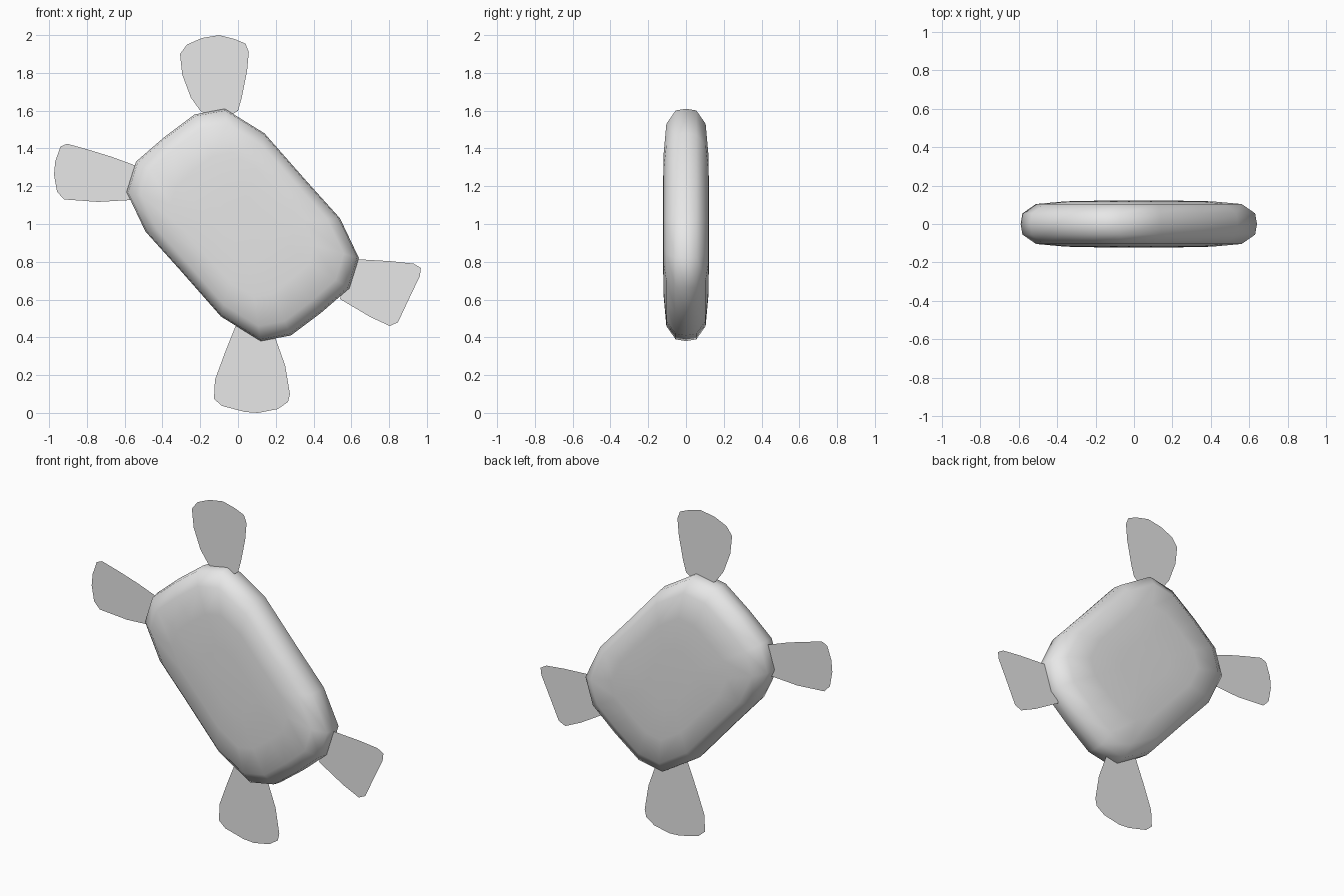
import bpy
import bmesh
from mathutils import Vector

default_cube = bpy.data.objects.get("Cube")
if default_cube:
    bpy.data.objects.remove(default_cube, do_unlink=True)

# Plain grey used for every part
grey = bpy.data.materials.new("plain grey")
grey.use_nodes = True
grey.diffuse_color = (0.8, 0.8, 0.8, 1)
grey.node_tree.nodes["Principled BSDF"].inputs["Base Color"].default_value = (0.8, 0.8, 0.8, 1)


def add_object(name, bm):
    mesh = bpy.data.meshes.new(name)
    bm.to_mesh(mesh)
    bm.free()
    mesh.materials.append(grey)
    obj = bpy.data.objects.new(name, mesh)
    bpy.context.collection.objects.link(obj)
    return obj


def add_fin(name, outline):
    """Paper-thin paddle lying in the middle plane of the body."""
    bm = bmesh.new()
    face = bm.faces.new([bm.verts.new((x, 0, z)) for x, z in outline])
    bmesh.ops.triangulate(bm, faces=[face])
    return add_object(name, bm)


# Body: a tilted rounded slab, built from half an outline turned about its centre
centre = Vector((0.025, 0, 0.995))
half = [(-.095, .615), (.115, .485), (.335, .235), (.515, .035),
        (.615, -.175), (.565, -.335), (.415, -.465), (.255, -.585)]
outline = half + [(-x, -z) for x, z in half]
# Depth and size of each ring from the front dome to the back dome
front_rings = [(-.122, .3), (-.118, .62), (-.104, .87), (-.055, .985)]
rings = front_rings + [(0, 1)] + [(-y, s) for y, s in reversed(front_rings)]

bm = bmesh.new()
loops = [[bm.verts.new(centre + Vector((x * s, y, z * s))) for x, z in outline]
         for y, s in rings]
count = len(outline)
for near, far in zip(loops, loops[1:]):
    for i in range(count):
        j = (i + 1) % count
        bm.faces.new((near[i], near[j], far[j], far[i]))
bm.faces.new(loops[0])
bm.faces.new(loops[-1])
bmesh.ops.recalc_face_normals(bm, faces=bm.faces)
for face in bm.faces:
    face.smooth = True
add_object("body", bm)

# Four fins, each with its root tucked inside the body
add_fin("top_fin", [
    (-.16, 1.57), (-.2, 1.6), (-.25, 1.67), (-.295, 1.79), (-.307, 1.9),
    (-.27, 1.95), (-.19, 1.985), (-.1, 2), (-.02, 1.98), (.04, 1.955),
    (.057, 1.91), (.048, 1.81), (.02, 1.67), (0, 1.6), (-.03, 1.58)])
add_fin("right_fin", [
    (-.48, 1.28), (-.545, 1.31), (-.667, 1.355), (-.78, 1.39), (-.905, 1.425),
    (-.94, 1.41), (-.968, 1.33), (-.974, 1.26), (-.958, 1.17), (-.92, 1.13),
    (-.74, 1.117), (-.566, 1.127), (-.5, 1.15)])
add_fin("left_fin", [
    (.58, .8), (.64, .813), (.81, .803), (.93, .79), (.968, .767),
    (.963, .725), (.91, .614), (.847, .48), (.804, .46), (.7, .508), (.54, .603)])
add_fin("bottom_fin", [
    (.02, .52), (-.01, .466), (-.07, .317), (-.122, .175), (-.127, .074),
    (-.085, .037), (.037, .005), (.106, 0), (.21, .02), (.265, .058),
    (.275, .1), (.25, .25), (.2, .39), (.17, .47)])
